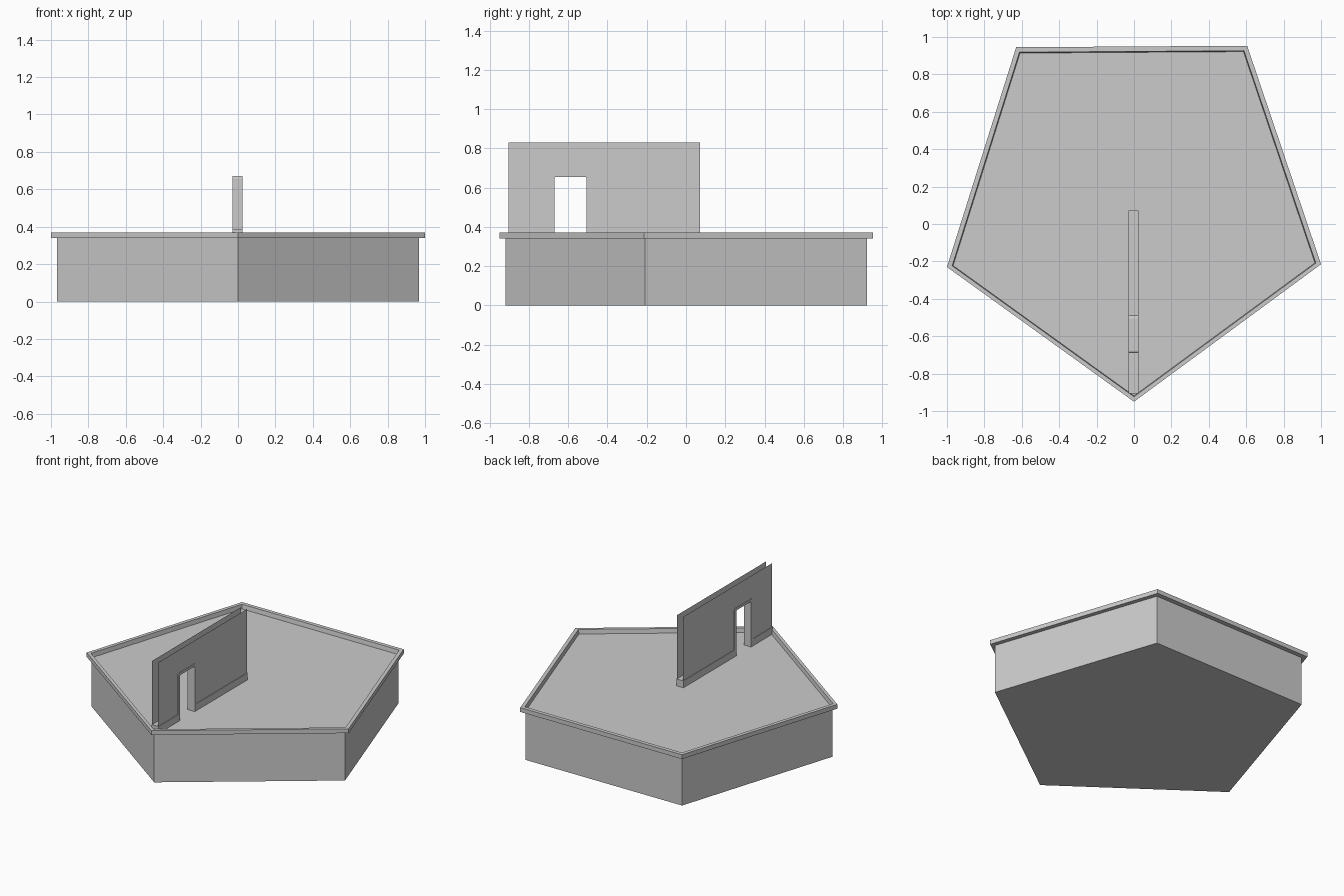
import bpy, bmesh
from math import sin, cos, pi

if "Cube" in bpy.data.objects:
    bpy.data.objects.remove(bpy.data.objects["Cube"])

PLAN = [(-0.63, 0.945), (0.605, 0.953), (1.0, -0.215), (0.0, -0.95), (-1.0, -0.23)]
FLOOR, RIM_TOP = 0.34, 0.37
WALL_X = -0.003


def make_object(name, verts, faces, fix_normals=True):
    mesh = bpy.data.meshes.new(name)
    mesh.from_pydata(verts, [], faces)
    if fix_normals:
        bm = bmesh.new()
        bm.from_mesh(mesh)
        bmesh.ops.recalc_face_normals(bm, faces=bm.faces)
        bm.to_mesh(mesh)
        bm.free()
    obj = bpy.data.objects.new(name, mesh)
    bpy.context.collection.objects.link(obj)
    return obj


def prism(name, a, b):
    """Solid between two matching rings of points."""
    n = len(a)
    sides = [(i, (i + 1) % n, n + (i + 1) % n, n + i) for i in range(n)]
    return make_object(name, a + b, sides + [tuple(range(n)), tuple(range(n, 2 * n))])


def ring(scale, z):
    return [(x * scale, y * scale, z) for x, y in PLAN]


def across_wall(name, profile, half):
    """Extrude a (y, z) profile through the wall thickness."""
    return prism(name, [(WALL_X - half, y, z) for y, z in profile],
                 [(WALL_X + half, y, z) for y, z in profile])


def arch(y0, y1, top, r, steps=4):
    """Door outline with rounded upper corners, from y0 to y1."""
    pts = [(y0, FLOOR)]
    for cy, start in ((y0 + r, pi), (y1 - r, pi / 2)):
        for i in range(steps + 1):
            t = start - i / steps * pi / 2
            pts.append((cy + r * cos(t), top - r + r * sin(t)))
    return pts + [(y1, FLOOR)]


# Five-sided base block with flat floor on top
prism("base", ring(0.967, 0), ring(0.967, FLOOR))

# Low rim overhanging the base edge
loops = [ring(0.967, FLOOR), ring(1, FLOOR), ring(1, RIM_TOP), ring(0.972, RIM_TOP)]
faces = [(k * 5 + i, k * 5 + (i + 1) % 5, (k + 1) % 4 * 5 + (i + 1) % 5, (k + 1) % 4 * 5 + i)
         for k in range(4) for i in range(5)]
make_object("rim", sum(loops, []), faces)

# Wall: two open thin sheets with a doorway
Y0, Y1, TOP = -0.905, 0.072, 0.83
D0, D1, DTOP = -0.69, -0.49, 0.672
outline = [(Y0, FLOOR), (D0 + .005, FLOOR), (D0 + .005, DTOP - .005), (D1 - .005, DTOP - .005),
           (D1 - .005, FLOOR), (Y1, FLOOR), (Y1, TOP), (Y0, TOP)]
for name, side in (("wall_left", -1), ("wall_right", 1)):
    pts = [(WALL_X + side * 0.023, y, z) for y, z in outline]
    order = tuple(range(8)) if side > 0 else tuple(reversed(range(8)))
    make_object(name, pts, [order], fix_normals=False)

# Door frame lining the opening
outer = arch(D0, D1, DTOP, 0.014)
inner = arch(D0 + 0.02, D1 - 0.018, DTOP - 0.017, 0.008)
n = len(outer)
quads = []
verts = [(WALL_X + s * 0.027, y, z) for s in (-1, 1) for p in (outer, inner) for y, z in p]
for i in range(n - 1):
    for a, b in ((0, n), (n, 3 * n), (3 * n, 2 * n), (2 * n, 0)):
        quads.append((a + i, a + i + 1, b + i + 1, b + i))
quads += [(i, n + i, 3 * n + i, 2 * n + i) for i in (0, n - 1)]
make_object("door_frame", verts, quads)

# Skirting boards either side of the door
for name, a, b in (("skirting_front", Y0, D0), ("skirting_back", D1, Y1)):
    across_wall(name, [(a, FLOOR), (b, FLOOR), (b, 0.388), (a, 0.388)], 0.027)
